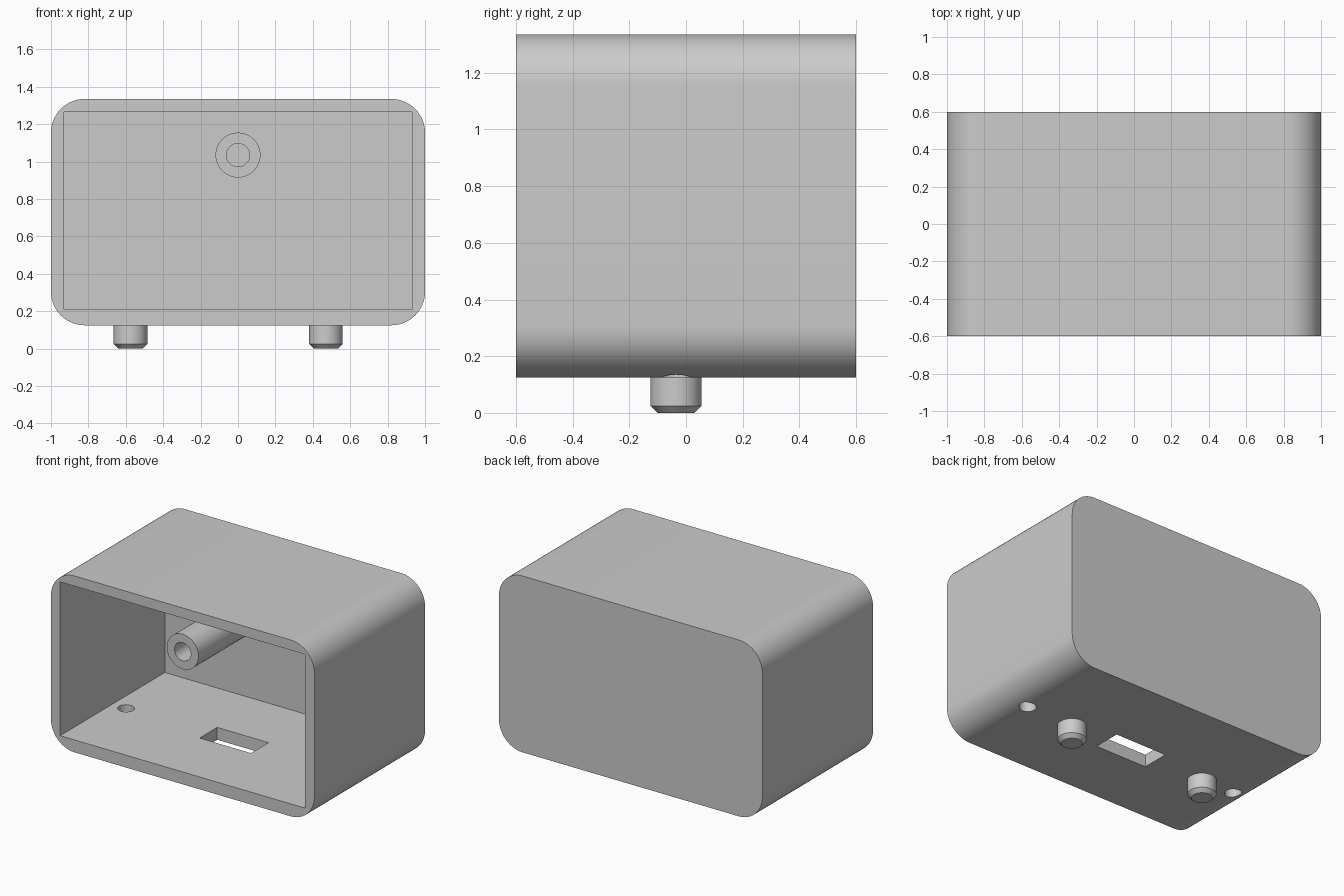
import bpy, bmesh
from math import cos, sin, pi, radians
from mathutils import Matrix, Vector

cube = bpy.data.objects.get("Cube")
if cube:
    bpy.data.objects.remove(cube, do_unlink=True)

GREY = (0.6, 0.6, 0.6, 1)
grey = bpy.data.materials.new("light_grey")
grey.use_nodes = True
grey.diffuse_color = GREY
grey.node_tree.nodes["Principled BSDF"].inputs["Base Color"].default_value = GREY

HALF_W, HALF_D, BOTTOM, TOP = 1.0, 0.6, 0.125, 1.335
RADIUS, FEATURE_Y = 0.18, -0.035


def make_object(name, bm):
    bmesh.ops.recalc_face_normals(bm, faces=bm.faces)
    mesh = bpy.data.meshes.new(name)
    bm.to_mesh(mesh)
    bm.free()
    mesh.materials.append(grey)
    obj = bpy.data.objects.new(name, mesh)
    bpy.context.collection.objects.link(obj)
    return obj


def select(obj):
    bpy.ops.object.select_all(action='DESELECT')
    obj.select_set(True)
    bpy.context.view_layer.objects.active = obj


def smooth(obj):
    select(obj)
    bpy.ops.object.shade_smooth_by_angle(angle=radians(30))


def box(name, low, high):
    low, high = Vector(low), Vector(high)
    bm = bmesh.new()
    bmesh.ops.create_cube(bm, size=1, matrix=Matrix.LocRotScale(
        (low + high) / 2, None, high - low))
    return make_object(name, bm)


def lathe(name, profile, matrix, steps=48):
    """Turn (radius, height) points about the local z axis."""
    bm = bmesh.new()
    verts = [bm.verts.new((r, 0, h)) for r, h in profile]
    edges = [bm.edges.new(pair) for pair in zip(verts, verts[1:])]
    bmesh.ops.spin(bm, geom=verts + edges, cent=(0, 0, 0), axis=(0, 0, 1),
                   angle=2 * pi, steps=steps)
    bmesh.ops.remove_doubles(bm, verts=bm.verts, dist=1e-5)
    bm.transform(matrix)
    return make_object(name, bm)


def cut(target, cutter):
    cutter.hide_render = True
    mod = target.modifiers.new("cut", 'BOOLEAN')
    mod.operation, mod.solver, mod.object = 'DIFFERENCE', 'EXACT', cutter
    select(target)
    bpy.ops.object.modifier_apply(modifier=mod.name)
    bpy.data.objects.remove(cutter, do_unlink=True)


# Rounded outer block
bm = bmesh.new()
outline = []
arc = 14
corners = ((1, TOP - RADIUS), (-1, TOP - RADIUS),
           (-1, BOTTOM + RADIUS), (1, BOTTOM + RADIUS))
for i, (side, z) in enumerate(corners):
    for k in range(arc + 1):
        a = (i + k / arc) * pi / 2
        outline.append(bm.verts.new((side * (HALF_W - RADIUS) + RADIUS * cos(a),
                                     -HALF_D, z + RADIUS * sin(a))))
face = bm.faces.new(outline)
extruded = bmesh.ops.extrude_face_region(bm, geom=[face])["geom"]
bmesh.ops.translate(bm, vec=(0, 2 * HALF_D, 0),
                    verts=[g for g in extruded if isinstance(g, bmesh.types.BMVert)])
shell = make_object("housing_shell", bm)

# Square-cornered cavity, open at the front
cut(shell, box("cavity_cutter", (-0.93, -0.8, 0.21), (0.93, 0.535, 1.265)))

# Slot and two screw holes in the floor
cut(shell, box("slot_cutter", (-0.2, FEATURE_Y - 0.095, 0),
               (0.19, FEATURE_Y + 0.095, 0.4)))
for x in (-0.825, 0.825):
    cut(shell, lathe("hole_cutter", [(0, 0), (0.053, 0), (0.053, 0.4), (0, 0.4)],
                     Matrix.Translation((x, FEATURE_Y, 0)), 32))
smooth(shell)

# Hollow post reaching from the back wall to the opening
post = lathe("screw_post", [(0, 0.6), (0.062, 0.6), (0.062, 0), (0.12, 0),
                            (0.12, 1.16), (0, 1.16)],
             Matrix.Translation((0, -HALF_D, 1.035)) @ Matrix.Rotation(-pi / 2, 4, 'X'))
smooth(post)

# Chamfered pegs underneath
for name, x in (("right_peg", -0.575), ("left_peg", 0.47)):
    smooth(lathe(name, [(0, 0), (0.065, 0), (0.09, 0.025), (0.09, 0.16), (0, 0.16)],
                 Matrix.Translation((x, FEATURE_Y, 0))))
